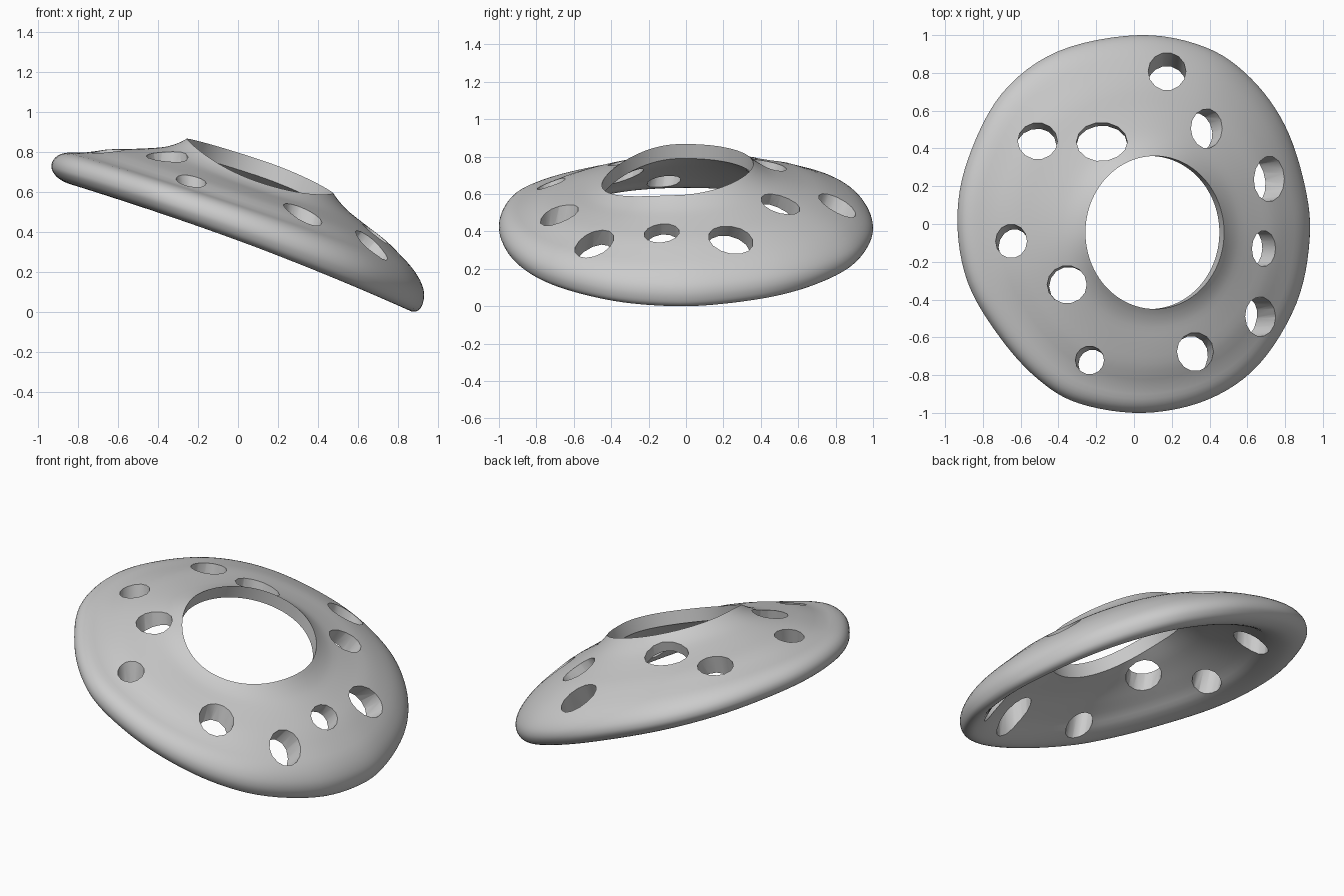
import bpy, math
from mathutils import Vector
from mathutils.bvhtree import BVHTree

if "Cube" in bpy.data.objects:
    bpy.data.objects.remove(bpy.data.objects["Cube"])

SLOPE = -0.344                     # tilt of the whole shell, falling toward +x
CENTRE = Vector((0.11, -0.045))    # middle of the large opening
OPEN_RX, OPEN_RY = 0.367, 0.405


def spline(pts, steps, closed):
    """Catmull-Rom samples through the given points."""
    pts = [Vector(p) for p in pts]
    n = len(pts)
    get = (lambda i: pts[i % n]) if closed else (lambda i: pts[max(0, min(n - 1, i))])
    out = []
    for i in range(n if closed else n - 1):
        a, b, c, d = get(i - 1), get(i), get(i + 1), get(i + 2)
        for k in range(steps):
            t = k / steps
            out.append(0.5 * (2 * b + (c - a) * t + (2 * a - 5 * b + 4 * c - d) * t * t
                              + (3 * b - a - 3 * c + d) * t ** 3))
    if not closed:
        out.append(pts[-1])
    return out


def make_mesh(name, verts, faces):
    me = bpy.data.meshes.new(name)
    me.from_pydata(verts, [], faces)
    me.update()
    ob = bpy.data.objects.new(name, me)
    bpy.context.collection.objects.link(ob)
    return ob


def ease(t):
    t = max(0, min(1, t))
    return t * t * (3 - 2 * t)


# outer outline, counter-clockwise from above
outline = spline([(0.93, -0.08), (0.905, 0.2), (0.80, 0.52), (0.62, 0.77), (0.38, 0.935),
                  (0.03, 1.0), (-0.40, 0.915), (-0.70, 0.69), (-0.88, 0.34), (-0.935, 0.02),
                  (-0.88, -0.31), (-0.71, -0.60), (-0.51, -0.82), (-0.29, -0.95),
                  (0.05, -1.0), (0.39, -0.93), (0.66, -0.745), (0.86, -0.42)], 6, True)

# cross-section from under the opening, round the rim, to the top of the opening:
# (fraction from outline to opening, height above the tilted plane)
section = spline([(1, 0.295), (0.85, 0.235), (0.7, 0.18), (0.55, 0.12), (0.42, 0.047),
                  (0.3, -0.035), (0.2, -0.073), (0.12, -0.08), (0.05, -0.063), (0.012, -0.032),
                  (0, 0), (0.015, 0.038), (0.07, 0.083), (0.18, 0.135), (0.4, 0.205),
                  (0.62, 0.252), (0.82, 0.30), (0.93, 0.342), (1, 0.38)], 3, False)
UNDER = 10 * 3                     # samples before this one are on the underside

verts = []
for p in outline:
    d = p - CENTRE
    a = math.atan2(d.y, d.x)
    ca, sa = math.cos(a), math.sin(a)
    q = CENTRE + Vector((ca, sa)) / math.hypot(ca / OPEN_RX, sa / OPEN_RY)
    for i, (t, h) in enumerate(section):
        xy = p.lerp(q, t)
        if i < UNDER:
            xy.x -= 0.025 * t ** 4                  # opening wall leans with the tilt
            if h < 0:
                h *= 1 + 0.25 * ca                  # rim is deeper on the low side
            h -= 0.06 * max(0, ca) * t * (1 - t)    # and the shell thicker
            fade = ease((t - 0.25) / 0.35)
        else:
            fade = ease(t / 0.3)
        # dome sits lower inside the rim, more so at the front left
        h += fade * (-0.028 + 0.03 * xy.y + 0.021 * xy.x)
        # lower lip at the front and on the low side
        h -= max(0, t) ** 3 * (0.09 * max(0, -sa) ** 2 + 0.03 * max(0, ca) ** 2)
        h += 0.03 * (1 - (xy.x / 0.93) ** 2)        # slight arch of the rim
        verts.append((xy.x, xy.y, 0.4 + SLOPE * xy.x + h))
low = min(v[2] for v in verts)
verts = [(x, y, z - low) for x, y, z in verts]
m, n = len(section), len(outline)
faces = [((i + 1) % n * m + j, (i + 1) % n * m + (j + 1) % m, i * m + (j + 1) % m, i * m + j)
         for i in range(n) for j in range(m)]
shell = make_mesh("domed_shell", verts, faces)

# drilled holes: x, y, x radius, y radius, sideways drift per unit of depth
HOLES = [(0.175, 0.81, 0.10, 0.10, 0.0, -0.4), (0.385, 0.505, 0.083, 0.105, -0.7, -0.25),
         (0.72, 0.24, 0.08, 0.12, -1.4, -0.2), (0.688, -0.13, 0.063, 0.095, -0.9, 0.0),
         (0.67, -0.49, 0.08, 0.105, -0.9, -0.1), (0.325, -0.675, 0.097, 0.102, -0.2, -0.2),
         (-0.235, -0.72, 0.076, 0.075, 0.1, -0.15), (-0.355, -0.32, 0.105, 0.10, 0.1, -0.1),
         (-0.65, -0.09, 0.083, 0.09, 0.1, -0.2), (-0.51, 0.44, 0.105, 0.097, -0.05, -0.2),
         (-0.17, 0.435, 0.135, 0.103, 0.0, -0.2)]
bvh = BVHTree.FromPolygons(verts, faces)
DOWN = Vector((0, 0, -1))
cv, cf, SIDES = [], [], 14


def top(x, y):
    return bvh.ray_cast(Vector((x, y, 3)), DOWN)[0].z


for x, y, rx, ry, sx, sy in HOLES:
    gx = (top(x + 0.05, y) - top(x - 0.05, y)) / 0.1
    gy = (top(x, y + 0.05) - top(x, y - 0.05)) / 0.1
    loc = Vector((x, y, top(x, y)))
    axis = Vector((sx, sy, -1)).normalized()
    base = len(cv)
    for off in (0.28, -0.08):
        for k in range(SIDES):
            a = math.tau * k / SIDES
            u, v = rx * math.cos(a), ry * math.sin(a)
            cv.append(loc + Vector((u, v, gx * u + gy * v)) + axis * off)
    cf += [(base + k, base + (k + 1) % SIDES, base + SIDES + (k + 1) % SIDES, base + SIDES + k)
           for k in range(SIDES)]
    cf += [tuple(range(base + SIDES - 1, base - 1, -1)),
           tuple(range(base + SIDES, base + 2 * SIDES))]
cutter = make_mesh("hole_cutters", cv, cf)
cutter.hide_render = True

bpy.context.view_layer.objects.active = shell
shell.select_set(True)
mod = shell.modifiers.new("holes", 'BOOLEAN')
mod.operation, mod.solver, mod.object = 'DIFFERENCE', 'EXACT', cutter
bpy.ops.object.modifier_apply(modifier=mod.name)
bpy.data.objects.remove(cutter)

# plain grey finish, smooth with crisp hole edges
grey = bpy.data.materials.new("grey")
grey.diffuse_color = (0.6, 0.6, 0.6, 1)
grey.use_nodes = True
grey.node_tree.nodes["Principled BSDF"].inputs["Base Color"].default_value = grey.diffuse_color
shell.data.materials.clear()
shell.data.materials.append(grey)
bpy.ops.object.shade_smooth_by_angle(angle=math.radians(35))
